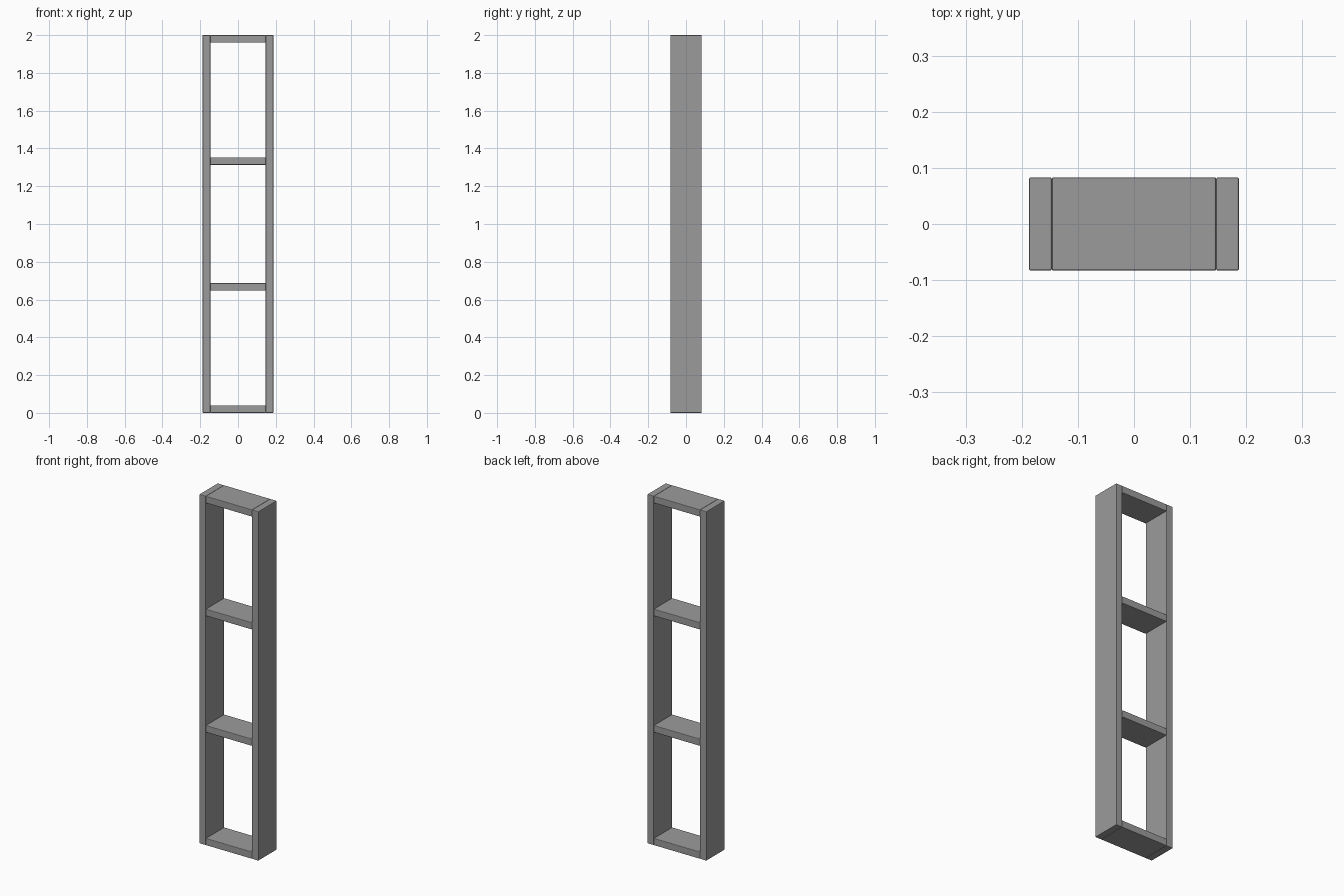
import bpy

if "Cube" in bpy.data.objects:
    bpy.data.objects.remove(bpy.data.objects["Cube"])

DEPTH, HEIGHT, THICK = 0.166, 2.0, 0.04
OUTER, INNER = 0.187, 0.1465

# Dark grey finish
finish = bpy.data.materials.new("dark_grey")
finish.diffuse_color = (0.33, 0.33, 0.33, 1)
finish.use_nodes = True
finish.node_tree.nodes["Principled BSDF"].inputs["Base Color"].default_value = finish.diffuse_color


def board(name, center, size):
    """Box with slightly eased edges."""
    bpy.ops.mesh.primitive_cube_add(size=1, location=center)
    obj = bpy.context.object
    obj.name = name
    obj.scale = size
    bpy.ops.object.transform_apply(location=False, rotation=False, scale=True)
    bevel = obj.modifiers.new("eased_edges", 'BEVEL')
    bevel.width = 0.003
    bevel.segments = 2
    obj.data.materials.append(finish)
    return obj


# Upright side panels
for side, name in ((-1, "left_panel"), (1, "right_panel")):
    board(name, (side * (OUTER + INNER) / 2, 0, HEIGHT / 2),
          (OUTER - INNER, DEPTH, HEIGHT))

# Bottom, two shelves and top
levels = {
    "bottom_board": THICK / 2,
    "lower_shelf": HEIGHT / 3,
    "upper_shelf": HEIGHT * 2 / 3,
    "top_board": HEIGHT - THICK / 2,
}
for name, z in levels.items():
    board(name, (0, 0, z), (2 * INNER, DEPTH, THICK))
